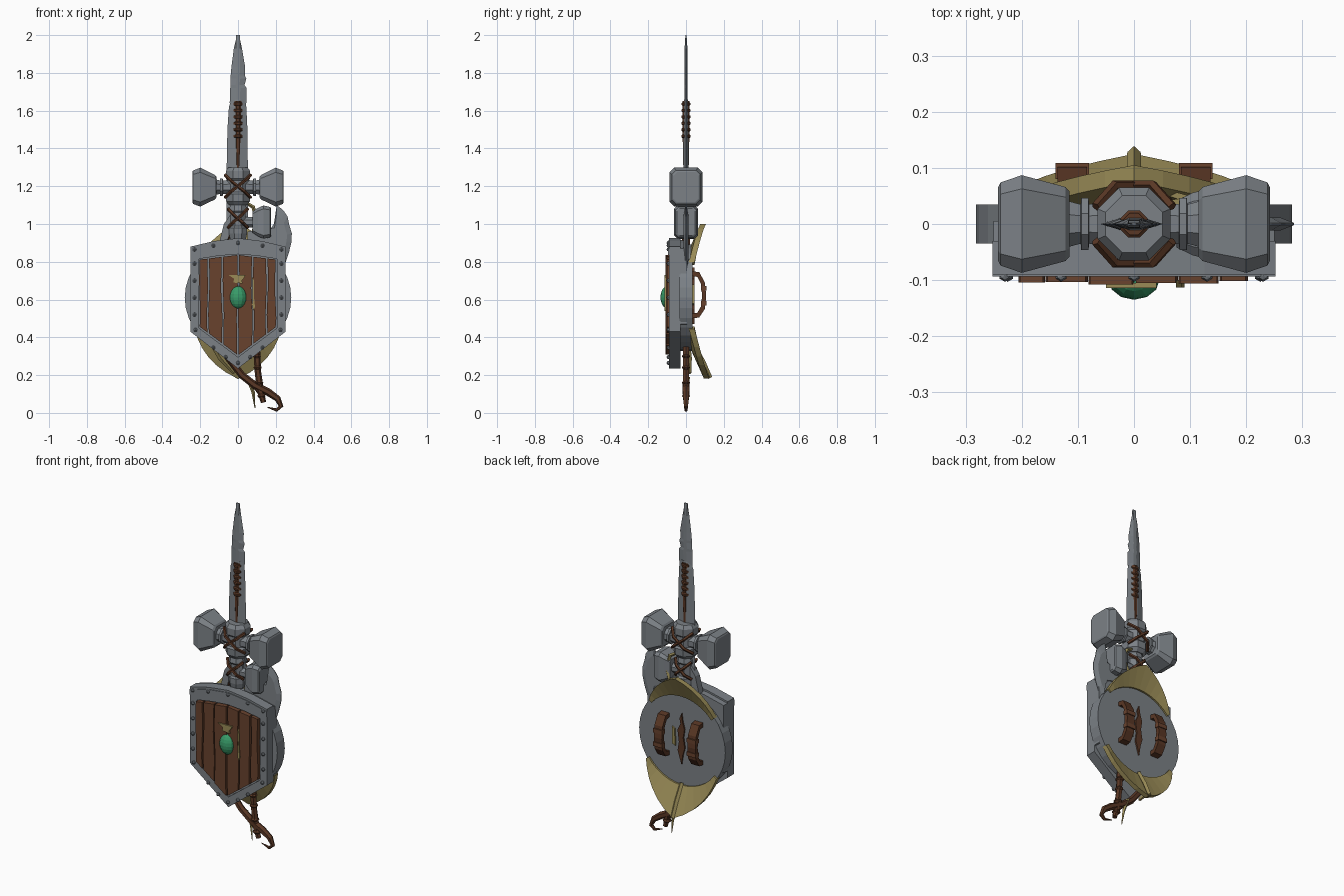
import bpy, bmesh, math
from mathutils import Vector

cube = bpy.data.objects.get("Cube")
if cube:
    bpy.data.objects.remove(cube, do_unlink=True)


def material(name, r, g, b):
    m = bpy.data.materials.new(name)
    m.use_nodes = True
    m.diffuse_color = (r, g, b, 1)
    m.node_tree.nodes["Principled BSDF"].inputs["Base Color"].default_value = (r, g, b, 1)
    return m


STEEL = material("steel grey", .2, .22, .24)
WOOD = material("wood brown", .14, .055, .027)
DARK = material("dark leather", .1, .038, .018)
GOLD = material("old gold", .32, .26, .095)
GREEN = material("gem green", .04, .33, .14)


def finish(name, bm, mat, smooth=False):
    bmesh.ops.recalc_face_normals(bm, faces=bm.faces)
    me = bpy.data.meshes.new(name)
    bm.to_mesh(me)
    bm.free()
    me.materials.append(mat)
    for p in me.polygons:
        p.use_smooth = smooth
    ob = bpy.data.objects.new(name, me)
    bpy.context.collection.objects.link(ob)
    return ob


def loft(name, rings, mat, closed=False):
    """Skin a row of equal-length point rings, capped unless it loops."""
    bm = bmesh.new()
    vs = [[bm.verts.new(p) for p in ring] for ring in rings]
    n = len(vs[0])
    pairs = list(zip(vs, vs[1:])) + ([(vs[-1], vs[0])] if closed else [])
    for a, b in pairs:
        for i in range(n):
            j = (i + 1) % n
            bm.faces.new((a[i], a[j], b[j], b[i]))
    if not closed:
        bm.faces.new(vs[0])
        bm.faces.new(vs[-1])
    return finish(name, bm, mat)


def plate(name, pts, y0, y1, mat):
    """Extrude an (x, z) outline along y."""
    return loft(name, [[(x, y, z) for x, z in pts] for y in (y0, y1)], mat)


def turned(name, stations, mat, axis="z", center=(0, 0, 0), sides=8):
    """Turned shape from (position, radius) stations."""
    c = Vector(center)
    rings = []
    for p, r in stations:
        ring = []
        for i in range(sides):
            a = math.tau * (i + .5) / sides
            u, v = r * math.cos(a), r * math.sin(a)
            ring.append(c + Vector((u, v, p) if axis == "z" else (p, u, v)))
        rings.append(ring)
    return loft(name, rings, mat)


def tube(name, pts, radii, mat, sides=6):
    """Tapered rod along a path."""
    pts = [Vector(p) for p in pts]
    rings = []
    for i, p in enumerate(pts):
        d = (pts[min(i + 1, len(pts) - 1)] - pts[max(i - 1, 0)]).normalized()
        side = d.cross(Vector((0, 1, 0))).normalized()
        up = side.cross(d)
        rings.append([p + radii[i] * (side * math.cos(math.tau * k / sides) + up * math.sin(math.tau * k / sides))
                      for k in range(sides)])
    return loft(name, rings, mat)


def ball(name, loc, size, mat, u=8, v=6):
    bm = bmesh.new()
    bmesh.ops.create_uvsphere(bm, u_segments=u, v_segments=v, radius=1)
    for w in bm.verts:
        w.co = Vector((w.co.x * size[0], w.co.y * size[1], w.co.z * size[2])) + Vector(loc)
    return finish(name, bm, mat, False)


# ---- front shield: body, rim, studs ----
def shield(hw, top, peak, low, tip):
    return [(-hw, top), (-hw / 2, (top + 2 * peak) / 3), (0, peak), (hw / 2, (top + 2 * peak) / 3),
            (hw, top), (hw, low), (0, tip), (-hw, low)]


outer = shield(.252, .88, .925, .43, .235)
inner = shield(.207, .815, .84, .45, .295)
plate("shield_body", outer, -.075, -.03, STEEL)
plate("shield_back_flange", shield(.25, .87, .915, .47, .4), -.03, .005, STEEL)
loft("shield_rim", [[(ox, -.09, oz), (ix, -.09, iz), (ix, -.07, iz), (ox, -.07, oz)]
                    for (ox, oz), (ix, iz) in zip(outer, inner)], STEEL, closed=True)
# raised band along the top rim
plate("shield_top_band", [(x, z + d) for x, z, d in
                          [(p[0], p[1], -.045) for p in outer[:5]] + [(p[0], p[1], -.012) for p in outer[4::-1]]],
      -.094, -.08, STEEL)

for sx in (-1, 1):
    for x, z in ((.23, .79), (.23, .7), (.23, .61), (.23, .52), (.225, .44), (.13, .345), (.065, .295),
                 (.23, .865), (.13, .885)):
        ball("rim_stud", (sx * x, -.092, z), (.011, .011, .011), STEEL, 6, 4)
for z in (.9, .265):
    ball("rim_stud", (0, -.092, z), (.011, .011, .011), STEEL, 6, 4)

# ---- planks, following the tip and the arched top ----
edges = [-.207, -.158, -.082, 0, .078, .152, .203]
for i, (a, b) in enumerate(zip(edges, edges[1:])):
    a, b = a + .004, b - .004
    low = [.305 + .155 * abs(x) / .207 for x in (a, b)]
    high = [.836 - .025 * abs(x) / .207 for x in (a, b)]
    mid = .004 if i % 2 else -.003
    plate("shield_plank", [(a, low[0]), (b, low[1]), (b + mid, .5), (b - mid, .66), (b, high[1]),
                           (a, high[0]), (a + mid, .7), (a - mid, .52)],
          -.076, -.109 + .012 * abs(a + b) + .003 * (i % 2), WOOD)

# ---- gem and gold fittings ----
ball("shield_gem", (0, -.098, .612), (.046, .037, .06), GREEN, 12, 10)
plate("gold_crest", [(-.05, .73), (.04, .73), (.03, .71), (.02, .7), (.025, .685), (-.025, .69), (-.02, .71)],
      -.105, -.114, GOLD)
plate("gold_clasp", [(.075, .72), (.085, .7), (.085, .61), (.09, .56), (.08, .54), (.075, .57), (.078, .64)],
      -.1, -.113, GOLD)

# ---- round shield behind ----
disc = [(.282 * math.sin(math.tau * i / 32), .61 + .282 * math.cos(math.tau * i / 32)) for i in range(32)]
plate("round_shield", disc, -.035, .035, STEEL)


def gold_lip(name, sign, reach, out, spread):
    """Crescent hugging the disc and flaring backward to a point."""
    rings = []
    for i in range(13):
        t = (i / 6 - 1) * spread
        k = 1 - abs(i / 6 - 1)
        s, c = math.sin(t), sign * math.cos(t)
        r0, r1 = .262, .284 + reach * k ** 1.15
        y1 = .045 + out * k
        rings.append([(r0 * s, .02, .61 + r0 * c), (r1 * s, y1 - .03, .61 + r1 * c),
                      (r1 * s, y1, .61 + r1 * c), (r0 * s, .045, .61 + r0 * c)])
    loft(name, rings, GOLD)


gold_lip("gold_upper_lip", 1, .105, .06, .85)
gold_lip("gold_lower_lip", -1, .145, .08, .95)
tube("gold_lower_ridge", [(0, .04, .36), (0, .09, .27), (0, .128, .185)], [.012, .013, .012], GOLD, 4)

# ---- arm handles on the back ----
arch = [(.03, .75), (.07, .745), (.1, .69), (.107, .62), (.1, .55), (.07, .505), (.03, .5),
        (.03, .525), (.06, .53), (.08, .565), (.085, .62), (.08, .68), (.06, .72), (.03, .725)]
for sx in (-1, 1):
    loft("arm_handle", [[(sx * x, y, z) for y, z in arch] for x in (.084, .136)], DARK)
    for z in (.58, .66):
        plate("handle_wrap", [(sx * .08, z - .012), (sx * .14, z - .012), (sx * .14, z + .012), (sx * .08, z + .012)],
              .08, .109, WOOD)
plate("back_splinter", [(0, .77), (.012, .74), (.006, .71), (.025, .67), (.016, .6), (.024, .55), (0, .47),
                        (-.01, .53), (-.022, .57), (-.012, .63), (-.02, .68), (-.008, .72)], .03, .044, DARK)
plate("back_gold_clasp", [(.04, .57), (.062, .58), (.062, .68), (.045, .67)], .03, .044, GOLD)


# ---- sword blade, chipped tip, wrapped grip ----
def blade(name, stations, mat):
    loft(name, [[(l, 0, z), ((l + r) / 2 - .01, -h, z), ((l + r) / 2 + .01, -h, z), (r, 0, z),
                 ((l + r) / 2 + .01, h, z), ((l + r) / 2 - .01, h, z)] for z, l, r, h in stations], mat)


blade("sword_lower_blade", [(1.0, -.06, .052, .014), (1.3, -.06, .052, .014), (1.5, -.056, .05, .014),
                            (1.62, -.048, .044, .014), (1.66, -.034, .04, .01)], STEEL)
blade("sword_upper_blade", [(1.64, -.044, .044, .009), (1.72, -.041, .046, .009), (1.735, -.041, .034, .009),
                            (1.77, -.039, .044, .009), (1.785, -.039, .036, .009), (1.83, -.035, .038, .008),
                            (1.93, -.022, .021, .007), (1.97, -.012, .012, .006), (2.0, -.002, .002, .002)], STEEL)
turned("sword_grip", [(1.28, .015), (1.45, .019), (1.65, .021)], DARK)
for i in range(6):
    z = 1.465 + i * .034
    turned("grip_ring", [(z - .011, .018), (z - .005, .026), (z + .005, .026), (z + .011, .018)], DARK)


# ---- hammers ----
def head(name, stations, cz, mat=STEEL):
    """Chamfered block lofted along x from (x, half depth, half height)."""
    rings = []
    for x, hy, hz in stations:
        c = .28 * min(hy, hz)
        rings.append([(x, y, cz + z) for y, z in
                      ((hy - c, hz), (hy, hz - c), (hy, c - hz), (hy - c, -hz),
                       (c - hy, -hz), (-hy, c - hz), (-hy, hz - c), (c - hy, hz))])
    return loft(name, rings, mat)


def straps(z, r, h):
    """Crossed leather straps on front and back."""
    for sy in (-1, 1):
        for sx in (-1, 1):
            tube("cross_strap", [(-sx * r, sy * r * .45, z - h), (-sx * r * .5, sy * r * 1.02, z - h * .45),
                                 (sx * r * .5, sy * r * 1.02, z + h * .45), (sx * r, sy * r * .45, z + h)],
                 [.009] * 4, DARK, 5)


turned("hammer_hub", [(1.1, .05), (1.12, .068), (1.16, .07), (1.17, .06), (1.23, .06),
                      (1.24, .07), (1.28, .07), (1.3, .055)], STEEL)
straps(1.2, .068, .06)
for sx in (-1, 1):
    head("hammer_head", [(sx * .115, .058, .055), (sx * .122, .066, .065), (sx * .2, .087, .103),
                         (sx * .238, .074, .088), (sx * .242, .066, .08)], 1.195)
    turned("hammer_neck", [(sx * .04, .042), (sx * .08, .038), (sx * .081, .05), (sx * .094, .05),
                           (sx * .095, .038), (sx * .12, .045)], STEEL, "x", (0, 0, 1.195))

turned("small_hammer_hub", [(.92, .045), (.95, .052), (.98, .052), (.99, .044), (1.06, .044),
                            (1.07, .052), (1.1, .045)], STEEL)
straps(1.03, .052, .05)
turned("small_hammer_neck", [(.03, .03), (.09, .03)], STEEL, "x", (0, 0, 1.01))
head("small_hammer_head", [(.076, .042, .055), (.105, .056, .075), (.135, .063, .088),
                           (.17, .055, .08), (.176, .048, .072)], 1.01)
plate("small_hammer_pick", [(-.04, 1.05), (-.075, 1.0), (-.1, .9), (-.06, .9), (-.04, .97)], -.02, .02, STEEL)
tube("gold_binding", [(.03, .03, 1.12), (.08, .035, 1.09), (.1, .04, 1.02), (.07, .05, .93)],
     [.008, .01, .01, .008], GOLD, 4)
tube("hammer_shaft_top", [(0, 0, 1.12), (0, 0, .85)], [.024, .024], DARK)
tube("slanted_shaft_top", [(-.03, 0, 1.0), (-.08, 0, .88)], [.016, .018], DARK)

# ---- axe blade beside the shield ----
crescent = [(.17, .97), (.19, 1.0), (.205, 1.1), (.225, 1.085), (.245, 1.065), (.262, 1.04), (.27, 1.0), (.285, .95),
            (.282, .9), (.27, .85), (.25, .79), (.22, .75), (.2, .84), (.16, .9)]
cx, cz = .2, .93
loft("axe_blade", [[(cx + (x - cx) * s, y, cz + (z - cz) * s) for x, z in crescent]
                   for s, y in ((.7, -.012), (1, -.002), (1, .002), (.7, .012))], STEEL)
plate("axe_arm", [(.05, .96), (.2, .98), (.2, .87), (.05, .91)], -.012, .012, STEEL)

# ---- shafts and gnarled roots below ----
tube("straight_shaft", [(.09, 0, .42), (.1, 0, .32), (.105, 0, .22), (.118, 0, .12), (.135, 0, .055)],
     [.016, .018, .017, .019, .014], DARK)
for x, z in ((.1, .3), (.104, .24), (.112, .16), (.124, .09)):
    turned("shaft_band", [(z - .009, .017), (z, .024), (z + .009, .017)], DARK, center=(x, 0, 0))
tube("gnarled_shaft", [(-.1, 0, .4), (-.05, 0, .29), (.02, 0, .2), (.09, 0, .145), (.16, 0, .11), (.21, 0, .075),
                       (.228, 0, .035), (.205, 0, .015), (.155, 0, .03)],
     [.016, .018, .019, .02, .02, .017, .012, .009, .002], DARK)
tube("root_fork", [(.04, 0, .18), (.1, 0, .13), (.14, 0, .06)], [.012, .014, .004], DARK)
tube("gold_spike", [(.05, .01, .19), (.08, .01, .11), (.09, .005, .025)], [.01, .009, .002], GOLD, 4)
tube("gold_staff_wrap", [(-.14, .01, .37), (-.09, .015, .29), (-.02, .02, .21)], [.012, .016, .008], GOLD, 4)
